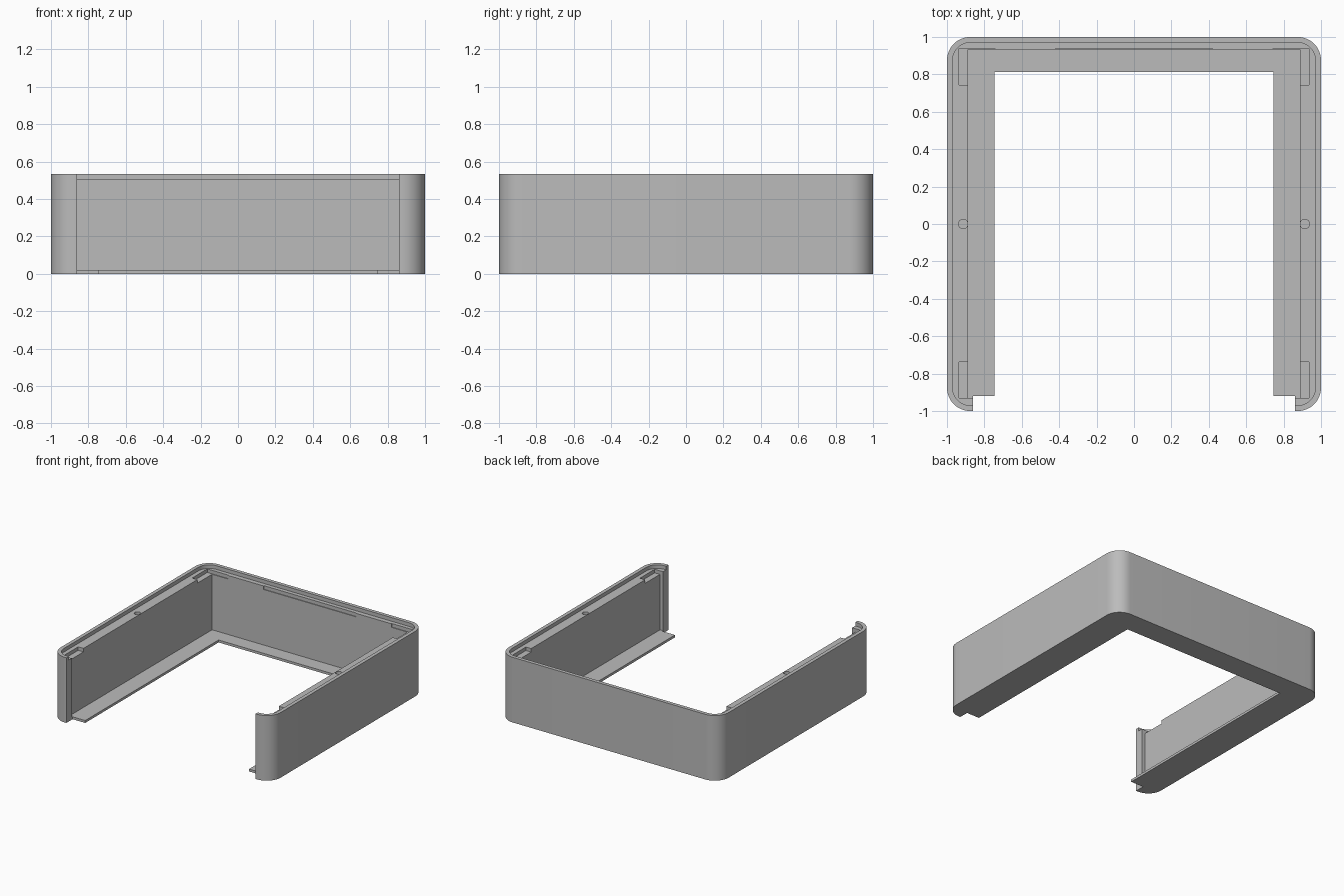
import bpy, bmesh, math

cube = bpy.data.objects.get("Cube")
if cube:
    bpy.data.objects.remove(cube, do_unlink=True)

HEIGHT = 0.535      # full height
LEDGE = 0.505       # ledge inside the top rim
NOTCH = 0.476       # floor of the clip notches
FLOOR = 0.02        # thickness of the bottom flange

grey = bpy.data.materials.new("plain grey")
grey.use_nodes = True
colour = (0.5, 0.5, 0.5, 1)
grey.diffuse_color = colour
grey.node_tree.nodes["Principled BSDF"].inputs["Base Color"].default_value = colour


def prism(name, outline, z0, z1):
    """Extrude a flat outline from z0 to z1."""
    bm = bmesh.new()
    face = bm.faces.new([bm.verts.new((x, y, z0)) for x, y in outline])
    top = bmesh.ops.extrude_face_region(bm, geom=[face])["geom"]
    verts = [v for v in top if isinstance(v, bmesh.types.BMVert)]
    bmesh.ops.translate(bm, verts=verts, vec=(0, 0, z1 - z0))
    bmesh.ops.recalc_face_normals(bm, faces=bm.faces)
    mesh = bpy.data.meshes.new(name)
    bm.to_mesh(mesh)
    bm.free()
    mesh.materials.append(grey)
    obj = bpy.data.objects.new(name, mesh)
    bpy.context.collection.objects.link(obj)
    return obj


def rect(x0, x1, y0, y1):
    return [(x0, y0), (x1, y0), (x1, y1), (x0, y1)]


def rounded_square(half, radius, steps=12):
    points = []
    for quarter, (sx, sy) in enumerate([(1, 1), (-1, 1), (-1, -1), (1, -1)]):
        for i in range(steps + 1):
            a = math.pi / 2 * (quarter + i / steps)
            points.append((sx * (half - radius) + radius * math.cos(a),
                           sy * (half - radius) + radius * math.sin(a)))
    return points


def circle(cx, cy, radius, steps=24):
    return [(cx + radius * math.cos(math.tau * i / steps),
             cy + radius * math.sin(math.tau * i / steps)) for i in range(steps)]


# Outer shell
frame = prism("open_frame", rounded_square(1, 0.125), 0, HEIGHT)


def cut(outline, z0, z1):
    cutter = prism("cutter", outline, z0, z1)
    cutter.hide_render = True
    mod = frame.modifiers.new("cut", "BOOLEAN")
    mod.operation = "DIFFERENCE"
    mod.solver = "EXACT"
    mod.object = cutter
    bpy.context.view_layer.objects.active = frame
    bpy.ops.object.modifier_apply(modifier=mod.name)
    bpy.data.objects.remove(cutter, do_unlink=True)


ABOVE = HEIGHT + 0.1
# Rim recess, inner cavity and bottom opening
cut(rounded_square(0.97, 0.095), LEDGE, ABOVE)
cut(rect(-0.888, 0.888, -0.93, 0.932), FLOOR, ABOVE)
cut(rect(-0.745, 0.745, -1.2, 0.812), -0.1, ABOVE)
# Open front between the corner posts
cut(rect(-0.86, 0.86, -1.2, -0.92), -0.1, ABOVE)
# Shallow slot in the back wall
cut(rect(-0.42, 0.42, 0.9, 0.938), NOTCH, ABOVE)
# Corner notches and pin holes on both sides
for side in (-1, 1):
    cut(rect(*sorted((side * 0.85, side * 0.936)), 0.742, 0.938), NOTCH, ABOVE)
    cut(rect(*sorted((side * 0.742, side * 0.9)), 0.9, 0.938), NOTCH, ABOVE)
    cut(rect(*sorted((side * 0.87, side * 0.936)), -0.93, -0.738), NOTCH, ABOVE)
    cut(circle(side * 0.914, 0, 0.025), LEDGE - 0.1, ABOVE)

# Smooth corners, sharp edges
for obj in bpy.context.selected_objects:
    obj.select_set(False)
frame.select_set(True)
bpy.context.view_layer.objects.active = frame
bpy.ops.object.shade_smooth_by_angle(angle=math.radians(30))
